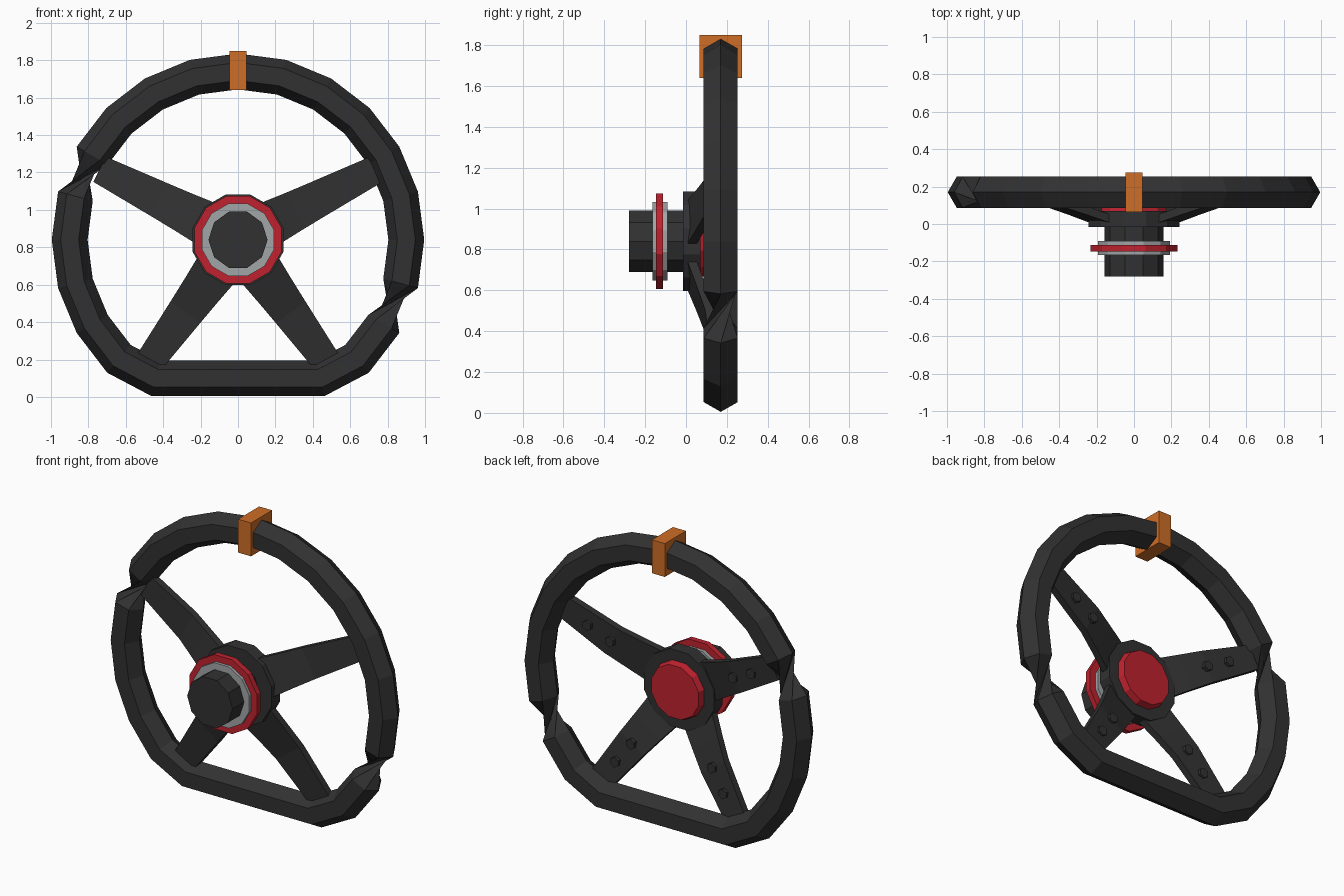
import bpy, bmesh, math
from mathutils import Vector, Matrix

if "Cube" in bpy.data.objects:
    bpy.data.objects.remove(bpy.data.objects["Cube"])

CZ = 0.84      # height of the hub axis
RIM_Y = 0.17   # depth of the rim centre line


def material(name, rgb):
    m = bpy.data.materials.new(name)
    m.diffuse_color = (*rgb, 1)
    m.use_nodes = True
    m.node_tree.nodes["Principled BSDF"].inputs["Base Color"].default_value = m.diffuse_color
    return m


BLACK = material("matte black", (0.031, 0.031, 0.031))
RED = material("red", (0.52, 0.016, 0.028))
GREY = material("metal grey", (0.36, 0.38, 0.39))
ORANGE = material("orange", (0.62, 0.155, 0.02))


def finish(bm, name, mat):
    bmesh.ops.recalc_face_normals(bm, faces=bm.faces)
    me = bpy.data.meshes.new(name)
    bm.to_mesh(me)
    bm.free()
    me.materials.append(mat)
    ob = bpy.data.objects.new(name, me)
    bpy.context.collection.objects.link(ob)
    return ob


def disc(name, mat, r, y0, y1, sides=12, turn=15, x=0, z=CZ, r2=None):
    """Flat-sided cylinder along y, from y0 (radius r) to y1 (radius r2)."""
    bm = bmesh.new()
    rot = Matrix.Rotation(math.radians(90), 4, 'X') @ Matrix.Rotation(math.radians(turn), 4, 'Z')
    bmesh.ops.create_cone(bm, cap_ends=True, segments=sides, radius1=r2 or r, radius2=r,
                          depth=y1 - y0,
                          matrix=Matrix.Translation((x, (y0 + y1) / 2, z)) @ rot)
    return finish(bm, name, mat)


# Rim: six-sided section swept round a flat-bottomed loop, with two twisted joints
angles = list(range(-45, 226, 15))
path = [Vector((0.9 * math.cos(math.radians(a)), CZ + 0.9 * math.sin(math.radians(a))))
        for a in angles]
path += [Vector((-0.44, 0.10)), Vector((0.44, 0.10))]
bm = bmesh.new()
rings = []
for i, p in enumerate(path):
    d0 = (p - path[i - 1]).normalized()
    d1 = (path[(i + 1) % len(path)] - p).normalized()
    t = (d0 + d1).normalized()
    out = Vector((t.y, -t.x)) / t.dot(d1)
    ring = []
    for k in range(6):
        a = math.radians(60 * k)
        q = p + out * 0.095 * math.cos(a)
        ring.append(bm.verts.new((q.x, RIM_Y + 0.096 * math.sin(a), q.y)))
    rings.append(ring)
twisted = (angles.index(-30), angles.index(150))
for i, a in enumerate(rings):
    b = rings[(i + 1) % len(rings)]
    for k in range(6):
        n = (k + 1) % 6
        if i in twisted:
            bm.faces.new((a[k], a[n], b[(n + 2) % 6]))
            bm.faces.new((a[k], b[(n + 2) % 6], b[(k + 2) % 6]))
        else:
            bm.faces.new((a[k], a[n], b[n], b[k]))
finish(bm, "rim", BLACK)

# Centre marker wrapped round the top of the rim
bm = bmesh.new()
bmesh.ops.create_cube(bm, size=1, matrix=Matrix.Translation((0, RIM_Y, 1.745))
                      @ Matrix.Diagonal((0.09, 0.21, 0.21, 1)))
finish(bm, "centre_marker", ORANGE)

# Hub stack along the axis
disc("shaft", BLACK, 0.158, -0.28, 0.0, sides=10, turn=90)
disc("grey_collar", GREY, 0.2, -0.165, -0.09)
disc("red_ring", RED, 0.242, -0.147, -0.112)
disc("hub", BLACK, 0.251, -0.015, 0.07)
disc("back_cap", RED, 0.185, 0.06, 0.11, r2=0.17)

# Spokes: tapered bent plates (radius, front depth, half width), with two bolts behind each
PROFILE = [(0.20, 0.005, 0.12), (0.34, 0.05, 0.108), (0.48, 0.092, 0.098), (0.83, 0.14, 0.075)]
THICK = 0.045
for name, ang in (("upper_right", 27), ("upper_left", 153),
                  ("lower_right", -54), ("lower_left", 234)):
    c, s = math.cos(math.radians(ang)), math.sin(math.radians(ang))
    bm = bmesh.new()
    prev = None
    for r, y, w in PROFILE:
        ring = [bm.verts.new((r * c - u * s, y + v, CZ + r * s + u * c))
                for u, v in ((-w, 0), (w, 0), (w, THICK), (-w, THICK))]
        if prev:
            for k in range(4):
                bm.faces.new((prev[k], prev[(k + 1) % 4], ring[(k + 1) % 4], ring[k]))
        else:
            bm.faces.new(ring)
        prev = ring
    bm.faces.new(prev)
    finish(bm, name + "_spoke", BLACK)
    for n, (r, y) in enumerate(((0.48, 0.137), (0.64, 0.158))):
        disc(f"{name}_bolt_{n + 1}", BLACK, 0.032, y - 0.02, y + 0.018, sides=6,
             turn=0, x=r * c, z=CZ + r * s)
